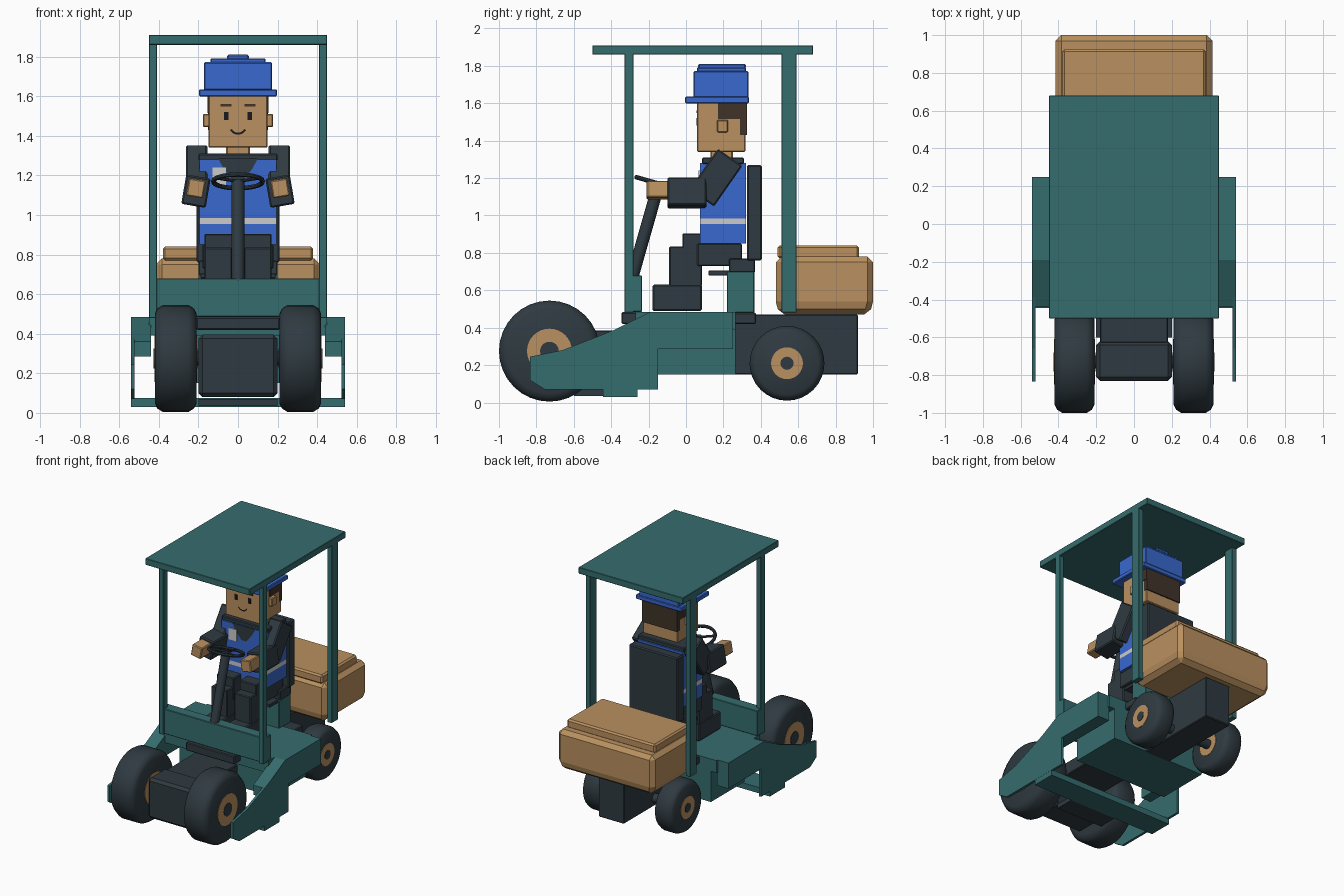
import bpy, bmesh, math
from mathutils import Matrix, Vector

if "Cube" in bpy.data.objects:
    bpy.data.objects.remove(bpy.data.objects["Cube"])


def material(name, rgb):
    m = bpy.data.materials.new(name)
    m.diffuse_color = (*rgb, 1)
    m.use_nodes = True
    m.node_tree.nodes["Principled BSDF"].inputs["Base Color"].default_value = m.diffuse_color
    return m


TEAL = material("teal paint", (0.036, 0.15, 0.155))
DARK = material("charcoal", (0.028, 0.042, 0.052))
TAN = material("tan", (0.49, 0.28, 0.115))
BLUE = material("blue", (0.04, 0.14, 0.62))
GREY = material("light grey", (0.6, 0.6, 0.6))
HAIR = material("dark brown", (0.05, 0.033, 0.022))
INK = material("black ink", (0.01, 0.01, 0.012))


def finish(name, bm, mat, bevel=0, mirror=False, smooth=False):
    bmesh.ops.recalc_face_normals(bm, faces=bm.faces)
    me = bpy.data.meshes.new(name)
    bm.to_mesh(me)
    bm.free()
    me.materials.append(mat)
    ob = bpy.data.objects.new(name, me)
    bpy.context.collection.objects.link(ob)
    if smooth:
        bpy.context.view_layer.objects.active = ob
        ob.select_set(True)
        bpy.ops.object.shade_smooth_by_angle(angle=math.radians(35))
        ob.select_set(False)
    if bevel:
        b = ob.modifiers.new("bevel", "BEVEL")
        b.width, b.segments, b.limit_method = bevel, 1, "ANGLE"
    if mirror:
        ob.modifiers.new("mirror", "MIRROR")
    return ob


def box(name, x, y, z, mat, bevel=0.006, mirror=False, tilt=0, roll=0):
    """Box from (min, max) ranges, tilted about x and rolled about y at its centre."""
    bm = bmesh.new()
    c = Vector([(r[0] + r[1]) / 2 for r in (x, y, z)])
    size = [r[1] - r[0] for r in (x, y, z)]
    rot = Matrix.Rotation(tilt, 4, "X") @ Matrix.Rotation(roll, 4, "Y")
    bmesh.ops.create_cube(bm, size=1, matrix=Matrix.Translation(c) @ rot @ Matrix.Diagonal((*size, 1)))
    return finish(name, bm, mat, bevel, mirror)


def side_prism(name, outline, x0, x1, mat, mirror=True):
    """Extrude a (y, z) outline along x."""
    bm = bmesh.new()
    f = bm.faces.new([bm.verts.new((x0, y, z)) for y, z in outline])
    ext = bmesh.ops.extrude_face_region(bm, geom=[f])["geom"]
    bmesh.ops.translate(bm, vec=(x1 - x0, 0, 0), verts=[v for v in ext if isinstance(v, bmesh.types.BMVert)])
    return finish(name, bm, mat, 0, mirror)


def lathe_x(name, profile, y, z, mat, mirror=True, segs=32):
    """Spin an (x, radius) profile about an axis parallel to x."""
    bm = bmesh.new()
    vs = [bm.verts.new((px, y, z + r)) for px, r in profile]
    es = [bm.edges.new(p) for p in zip(vs, vs[1:])]
    bmesh.ops.spin(bm, geom=vs + es, cent=(0, y, z), axis=(1, 0, 0), angle=math.tau, steps=segs)
    bmesh.ops.remove_doubles(bm, verts=bm.verts, dist=1e-4)
    return finish(name, bm, mat, 0, mirror, True)


def disc_x(name, x0, x1, r, y, z, mat, mirror=True):
    return lathe_x(name, [(x0, 0), (x0, r), (x1, r), (x1, 0)], y, z, mat, mirror)


def rod(name, a, b, r, mat, segs=12):
    a, b = Vector(a), Vector(b)
    bm = bmesh.new()
    rot = Vector((0, 0, 1)).rotation_difference(b - a).to_matrix().to_4x4()
    bmesh.ops.create_cone(bm, cap_ends=True, segments=segs, radius1=r, radius2=r, depth=(b - a).length,
                          matrix=Matrix.Translation((a + b) / 2) @ rot)
    return finish(name, bm, mat, smooth=True)


# Canopy and posts
box("roof", (-.45, .45), (-.5, .68), (1.86, 1.91), TEAL, .003)
box("front_post", (.41, .45), (-.33, -.28), (.48, 1.87), TEAL, .003, True)
box("rear_post", (.41, .45), (.51, .59), (.48, 1.87), TEAL, .003, True)

# Chassis
box("front_panel", (-.45, .45), (-.32, -.235), (.485, .68), TEAL, .004)
box("front_bumper", (-.21, .21), (-.345, -.26), (.42, .483), DARK)
box("deck", (-.45, .45), (-.27, .265), (.39, .485), TEAL, 0)
box("lower_hull", (-.4, .4), (-.15, .265), (.15, .4), TEAL, 0)
side_prism("side_box", [(-.44, .285), (-.44, .36), (-.19, .485), (.25, .485), (.25, .285)], .44, .54, TEAL)
side_prism("side_skirt", [(-.835, .12), (-.835, .245), (-.66, .28), (-.34, .405), (-.19, .483),
                          (-.15, .483), (-.15, .07), (-.755, .07)], .522, .541, TEAL)
box("cross_beam", (-.54, .54), (-.445, -.26), (.03, .075), TEAL, 0)
box("scraper", (-.2, .2), (-.6, -.27), (.035, .07), DARK, 0)
box("rear_cross_bar", (-.3, .3), (.25, .375), (.42, .48), DARK)
box("rear_engine", (-.11, .11), (.25, .92), (.15, .47), DARK)
box("front_motor", (-.2, .2), (-.83, -.62), (.08, .395), DARK, .02)
box("front_arm", (-.18, .18), (-.63, -.26), (.28, .385), DARK)


# Wheels
def wheel(pos, x0, x1, r, rim, hub, y, z):
    c = .16 * r
    lathe_x(pos + "_tire", [(x0, 0), (x0, r - c), (x0 + .012, r - .4 * c), (x0 + .04, r), (x1 - .04, r),
                            (x1 - .012, r - .4 * c), (x1, r - c), (x1, 0)], y, z, DARK)
    disc_x(pos + "_rim", x0 - .003, x1 + .003, rim, y, z, TAN)
    disc_x(pos + "_hub", x0 - .006, x1 + .006, hub, y, z, DARK)
    disc_x(pos + "_axle", -x1, x1, .035, y, z, DARK, False)


wheel("front", .21, .42, .27, .12, .05, -.73, .275)
wheel("rear", .23, .39, .2, .085, .035, .54, .21)

# Rear storage box: tapered foot, chamfered body, lid
body = box("storage_body", (-.415, .415), (.48, 1.0), (.47, .78), TAN, .03)
for v in body.data.vertices:
    if v.co.z < .6:
        v.co.x *= .95
        v.co.y = .74 + (v.co.y - .74) * .93
bm = bmesh.new()
bm.from_mesh(body.data)
bm.edges.ensure_lookup_table()
side = [e for e in bm.edges if abs(e.verts[0].co.z - e.verts[1].co.z) > .1]
ring = bmesh.ops.subdivide_edges(bm, edges=side, cuts=1)["geom_inner"]
for v in ring:
    if isinstance(v, bmesh.types.BMVert):
        v.co = (math.copysign(.415, v.co.x), 1.0 if v.co.y > .74 else .48, .54)
bm.to_mesh(body.data)
bm.free()
body.modifiers["bevel"].angle_limit = math.radians(50)
box("storage_lid", (-.38, .38), (.49, .925), (.77, .84), TAN, .012)

# Seat
box("seat_base", (-.2, .2), (.22, .365), (.48, .7), TEAL, .003)
box("seat_pan", (-.19, .19), (.12, .3), (.68, .705), DARK, .003)
box("seat_cushion", (-.2, .2), (.23, .37), (.695, .77), DARK)
box("backrest", (-.21, .21), (.325, .405), (.76, 1.27), DARK, .008)

# Driver legs
box("thigh", (.025, .18), (.06, .3), (.73, .85), DARK, .006, True)
box("knee", (.025, .17), (-.02, .08), (.735, .905), DARK, .006, True)
box("shin", (.03, .17), (-.09, .085), (.62, .835), DARK, .006, True)
box("shoe", (.025, .175), (-.18, .085), (.49, .63), DARK, .008, True)

# Torso with reflective band cut into the vest
vest = box("vest", (-.195, .195), (.075, .32), (.85, 1.28), BLUE, 0)
vest.data.materials.append(GREY)
bm = bmesh.new()
bm.from_mesh(vest.data)
for h in (.955, .985):
    bmesh.ops.bisect_plane(bm, geom=bm.verts[:] + bm.edges[:] + bm.faces[:], plane_co=(0, 0, h), plane_no=(0, 0, 1))
for f in bm.faces:
    f.material_index = int(.955 < f.calc_center_median().z < .985)
bm.to_mesh(vest.data)
bm.free()
box("shirt_yoke", (-.2, .2), (.085, .31), (1.275, 1.31), DARK, .006)
bm = bmesh.new()
bm.faces.new([bm.verts.new((x, .071, z)) for x, z in ((-.1, 1.285), (.1, 1.285), (.07, 1.23), (.02, 1.17), (-.02, 1.17), (-.07, 1.23))])
finish("shirt_collar", bm, DARK)
box("vest_patch", (-.13, -.06), (.068, .074), (1.15, 1.24), GREY, 0)

# Arms and hands
box("upper_arm", (.155, .262), (.08, .24), (1.07, 1.335), DARK, .008, True, tilt=-.61)
box("forearm", (.15, .275), (-.1, .11), (1.045, 1.195), DARK, .008, True, roll=-.17)
box("hand", (.17, .255), (-.21, -.08), (1.09, 1.18), TAN, .006, True, roll=-.17)

# Head
box("neck", (-.06, .06), (.13, .25), (1.29, 1.36), TAN)
box("head", (-.15, .15), (.06, .317), (1.34, 1.61), TAN, .005)
box("ear", (.14, .178), (.165, .225), (1.445, 1.51), TAN, .005, True)
box("hair_sides", (-.155, .155), (.17, .323), (1.515, 1.605), HAIR, 0)
box("hair_back", (-.152, .152), (.29, .326), (1.43, 1.605), HAIR, 0)
box("eye", (.047, .07), (.055, .062), (1.48, 1.52), INK, 0, True)
box("eyebrow", (.033, .088), (.055, .062), (1.547, 1.56), HAIR, 0, True)
bm = bmesh.new()
arc = [math.radians(210 + i * 15) for i in range(9)]
rows = [[bm.verts.new((r * math.cos(a), .057, 1.452 + r * math.sin(a))) for a in arc] for r in (.036, .046)]
for i in range(8):
    bm.faces.new((rows[0][i], rows[0][i + 1], rows[1][i + 1], rows[1][i]))
finish("smile", bm, INK)

# Cap
box("cap_brim", (-.197, .197), (-.005, .337), (1.6, 1.635), BLUE, .005)
box("cap_crown", (-.172, .172), (.04, .335), (1.63, 1.772), BLUE, .006)
box("cap_top", (-.14, .14), (.058, .322), (1.765, 1.792), BLUE, .006)
box("cap_ridge", (-.055, .055), (.065, .32), (1.785, 1.81), BLUE, .006)

# Steering column and wheel
LEAN = -.28
HUB = Vector((0, -.145, 1.17))
rod("steering_column", (0, -.29, .66), HUB, .033, DARK)
bpy.ops.mesh.primitive_torus_add(major_segments=28, minor_segments=8, major_radius=.125, minor_radius=.012,
                                 location=HUB, rotation=(LEAN, 0, 0))
ring = bpy.context.object
ring.name = "steering_wheel"
ring.data.materials.append(DARK)
bpy.ops.object.shade_smooth_by_angle(angle=math.radians(50))
for i in range(3):
    a = math.radians(90 + 120 * i)
    tip = Matrix.Rotation(LEAN, 3, "X") @ Vector((.125 * math.cos(a), .125 * math.sin(a), 0))
    rod("steering_spoke_%d" % (i + 1), HUB, HUB + tip, .009, DARK, 8)
